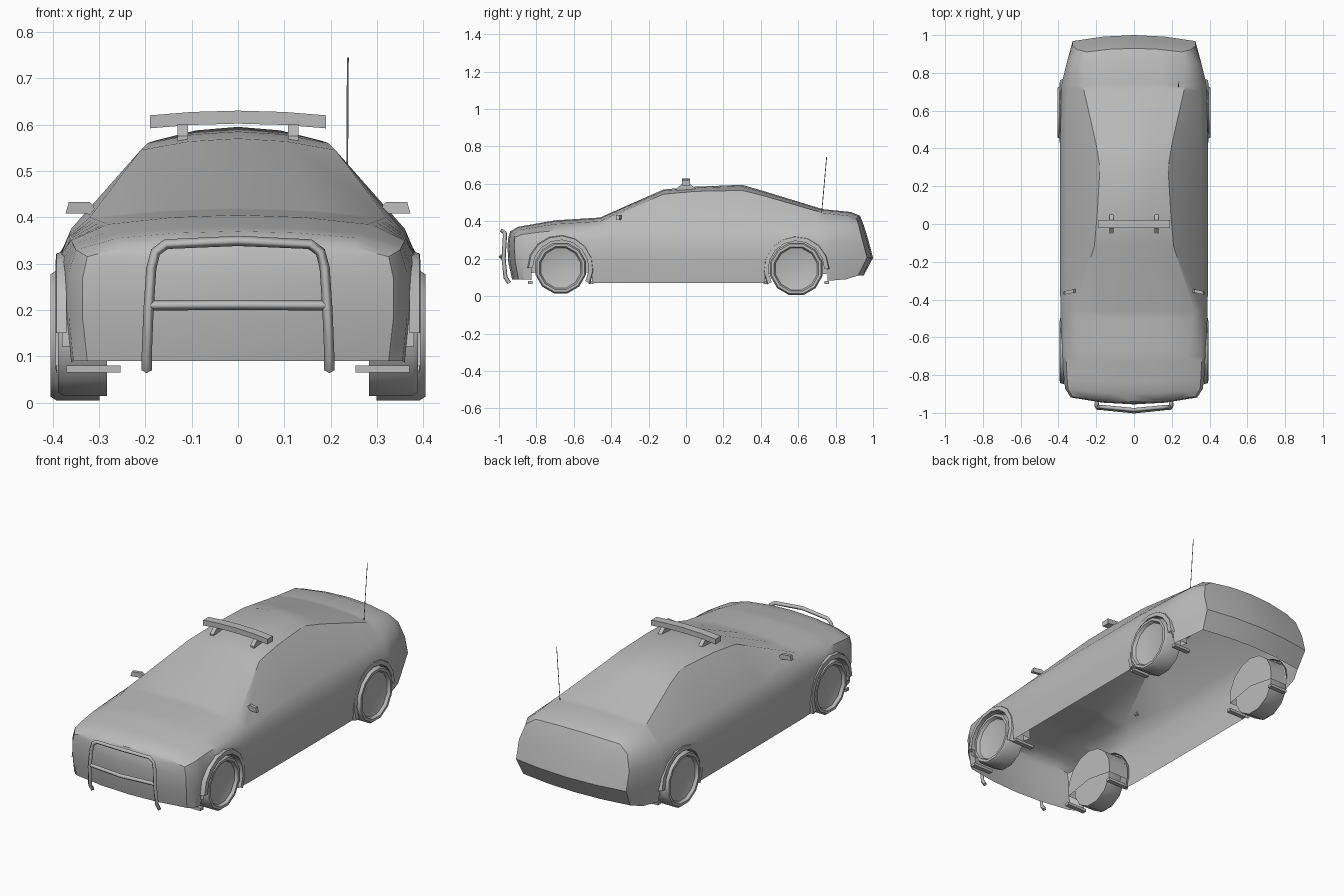
import bpy, bmesh, math

old = bpy.data.objects.get("Cube")
if old:
    bpy.data.objects.remove(old, do_unlink=True)

GREY = (0.5, 0.5, 0.5, 1)
paint = bpy.data.materials.new("plain_grey")
paint.use_nodes = True
paint.diffuse_color = GREY
paint.node_tree.nodes["Principled BSDF"].inputs["Base Color"].default_value = GREY


def finish(name, bm, angle=35):
    """Turn a bmesh into a shaded, coloured object."""
    bmesh.ops.remove_doubles(bm, verts=bm.verts, dist=0.0003)
    bmesh.ops.recalc_face_normals(bm, faces=bm.faces)
    mesh = bpy.data.meshes.new(name)
    bm.to_mesh(mesh)
    bm.free()
    mesh.materials.append(paint)
    obj = bpy.data.objects.new(name, mesh)
    bpy.context.collection.objects.link(obj)
    bpy.ops.object.select_all(action='DESELECT')
    obj.select_set(True)
    bpy.context.view_layer.objects.active = obj
    bpy.ops.object.shade_smooth_by_angle(angle=math.radians(angle))
    return obj


def skin(bm, rows, closed=False):
    """Join successive rows of points with quads."""
    grid = [[bm.verts.new(p) for p in row] for row in rows]
    for a, b in zip(grid, grid[1:]):
        n = len(a)
        for i in range(n if closed else n - 1):
            j = (i + 1) % n
            bm.faces.new((a[i], a[j], b[j], b[i]))
    return grid


def prism(name, outline, to_point, near, far):
    """Extrude a 2D outline between two depths."""
    bm = bmesh.new()
    ends = skin(bm, [[to_point(u, v, d) for u, v in outline] for d in (near, far)], True)
    for end in ends:
        bm.faces.new(end)
    return finish(name, bm, 20)


def tube(name, points, radius):
    """Four-sided bar along a path."""
    data = bpy.data.curves.new(name, 'CURVE')
    data.dimensions = '3D'
    data.bevel_depth = radius
    data.bevel_resolution = 0
    data.use_fill_caps = True
    spline = data.splines.new('POLY')
    spline.points.add(len(points) - 1)
    for sp, p in zip(spline.points, points):
        sp.co = (*p, 1)
    data.materials.append(paint)
    obj = bpy.data.objects.new(name, data)
    bpy.context.collection.objects.link(obj)
    bpy.ops.object.select_all(action='DESELECT')
    obj.select_set(True)
    bpy.context.view_layer.objects.active = obj
    bpy.ops.object.convert(target='MESH')


# Body stations: y, sill z, half width, belt z, shoulder x z, roof edge x z, centre z
STATIONS = [
    (-.95, .09, .335, .27, .325, .315, .25, .335, .345),
    (-.90, .09, .365, .28, .35, .33, .26, .355, .37),
    (-.70, .08, .38, .30, .36, .35, .28, .385, .405),
    (-.46, .07, .39, .30, .365, .36, .32, .40, .42),
    (-.12, .07, .392, .30, .36, .375, .21, .545, .57),
    (.05, .07, .392, .30, .355, .38, .195, .56, .585),
    (.30, .07, .392, .30, .355, .38, .18, .565, .595),
    (.42, .07, .392, .30, .355, .38, .20, .535, .56),
    (.73, .08, .385, .30, .35, .375, .27, .445, .465),
    (.88, .09, .355, .30, .335, .38, .27, .43, .45),
    (.94, .11, .325, .30, .30, .38, .25, .415, .43),
]
WHEELS = {"front": (-.67, .15, .14, .388), "rear": (.59, .145, .145, .404)}
ARCH = .165
FRONT_LEAN = (.02, 0, -.005, 0, .01)
REAR_LEAN = (.01, .06, .035, .01, -.01)


def station_at(y):
    for a, b in zip(STATIONS, STATIONS[1:]):
        if y <= b[0]:
            t = (y - a[0]) / (b[0] - a[0])
            return [p + (q - p) * t for p, q in zip(a, b)]
    return list(STATIONS[-1])


def bowed(x, y, z, lean=0):
    """Round the two ends of the car in plan."""
    bow = max(0, -.8 - y) / 3 - max(0, y - .78) / 3.5
    return (x, y + lean + bow * (x / .39) ** 2, z)


def section(y, leans=(0,) * 5):
    _, sill, w, belt, xs, zs, xr, zr, zc = station_at(y)
    mid = (sill + belt) / 2
    for cy, cz, _, _ in WHEELS.values():
        if abs(y - cy) <= ARCH + .0001:
            sill = cz + math.sqrt(max(0, ARCH ** 2 - (y - cy) ** 2))
    mid = max(mid, sill + .003)
    belt = max(belt, sill + .006)
    half = [(w - .01, sill), (w, mid), (w, belt), (xs, zs), (xr, zr),
            (xr / 2, zc - (zc - zr) / 4), (0, zc)]
    lean = list(leans) + [leans[4]] * 2
    right = [bowed(x, y, z, d) for (x, z), d in zip(half, lean)]
    left = [(-x, yy, z) for x, yy, z in right[-2::-1]]
    cap = [[bowed(x * t, y, z, d) for t in (1, .5, 0, -.5, -1)]
           for (x, z), d in zip(half[:4], leans)] + [(right + left)[4:9]]
    return right + left, cap


# Body shell, open underneath, with polygonal wheel arches
ys = [s[0] for s in STATIONS[1:-1]]
for cy, *_ in WHEELS.values():
    ys += [cy + ARCH * math.cos(math.pi * i / 8) for i in range(9)]
    ys += [cy - ARCH - .002, cy + ARCH + .002]
first, nose = section(STATIONS[0][0], FRONT_LEAN)
last, tail = section(STATIONS[-1][0], REAR_LEAN)
shell = bmesh.new()
skin(shell, [first] + [section(y)[0] for y in sorted(ys)] + [last])
skin(shell, nose)
skin(shell, tail)
finish("body_shell", shell)


def lathe(name, profile, y, z, side, start, end, steps):
    """Sweep (radius, x) points around an axle."""
    bm = bmesh.new()
    rows = []
    for i in range(steps + 1):
        a = math.radians(start + (end - start) * i / steps)
        rows.append([(side * x, y + r * math.cos(a), z + r * math.sin(a))
                     for r, x in profile])
    skin(bm, rows)
    bmesh.ops.dissolve_degenerate(bm, dist=.0001, edges=bm.edges)
    return finish(name, bm)


# Wheels with dished hubs, arch flares and inner wheel wells
for end, (y, z, r, out) in WHEELS.items():
    for side, label in ((1, "left"), (-1, "right")):
        inner = out - .105
        lathe(f"{end}_{label}_wheel",
              [(0, inner), (r, inner), (r, out - .012), (r - .008, out),
               (r - .022, out), (r - .03, out - .015), (r * .5, out - .025), (0, out - .028)],
              y, z, side, 15, 375, 12)
        lathe(f"{end}_{label}_flare",
              [(.178, .37), (.172, .392), (.15, .394), (.15, .35)],
              y, z, side, -28 if end == "front" else 0, 180 if end == "front" else 208, 9)
        lathe(f"{end}_{label}_wheel_well",
              [(.165, .38), (.165, inner - .02), (0, inner - .02)],
              y, z, side, -10, 190, 8)
        for s in (-1, 1):
            # Small flap closing the lower end of the well
            prism(f"{end}_{label}_well_flap",
                  [(inner - .03, .065), (.37, .065), (.37, .08), (inner - .03, .08)],
                  lambda u, v, d, k=side: (k * u, d, v),
                  y + s * .15, y + s * .175)

# Roof light bar, gently arched, on two feet
xs = [-.19, -.1, 0, .1, .19]
arc = [(x, .63 - .28 * x * x) for x in xs] + [(x, .602 - .28 * x * x) for x in xs[::-1]]
prism("light_bar", arc, lambda u, v, d: (u, d, v), -.022, .022)
for side in (-1, 1):
    prism("light_bar_foot", [(-.05, .565), (.05, .565), (.05, .575), (.02, .602),
                             (-.02, .602), (-.05, .575)],
          lambda u, v, d: (d, u, v), side * .108, side * .13)

# Door mirrors
for side, label in ((1, "left"), (-1, "right")):
    prism(f"{label}_mirror",
          [(.305, .405), (.318, .40), (.325, .408), (.372, .408), (.365, .433),
           (.32, .433), (.312, .425)],
          lambda u, v, d, k=side: (k * u, d - (u - .34) * .2, v), -.368, -.35)

# Front push bar
hoop = [(.197, -.945, .07), (.197, -.965, .1), (.193, -.975, .2), (.187, -.97, .29),
        (.178, -.968, .325), (.155, -.97, .342)]
tube("push_bar_hoop", hoop + [(0, -.985, .349)] + [(-x, y, z) for x, y, z in hoop[::-1]], .011)
tube("push_bar_crossbar", [(.19, -.972, .21), (0, -.992, .211), (-.19, -.972, .21)], .011)

# Antenna
tube("antenna", [(.235, .725, .44), (.237, .752, .745)], .002)
